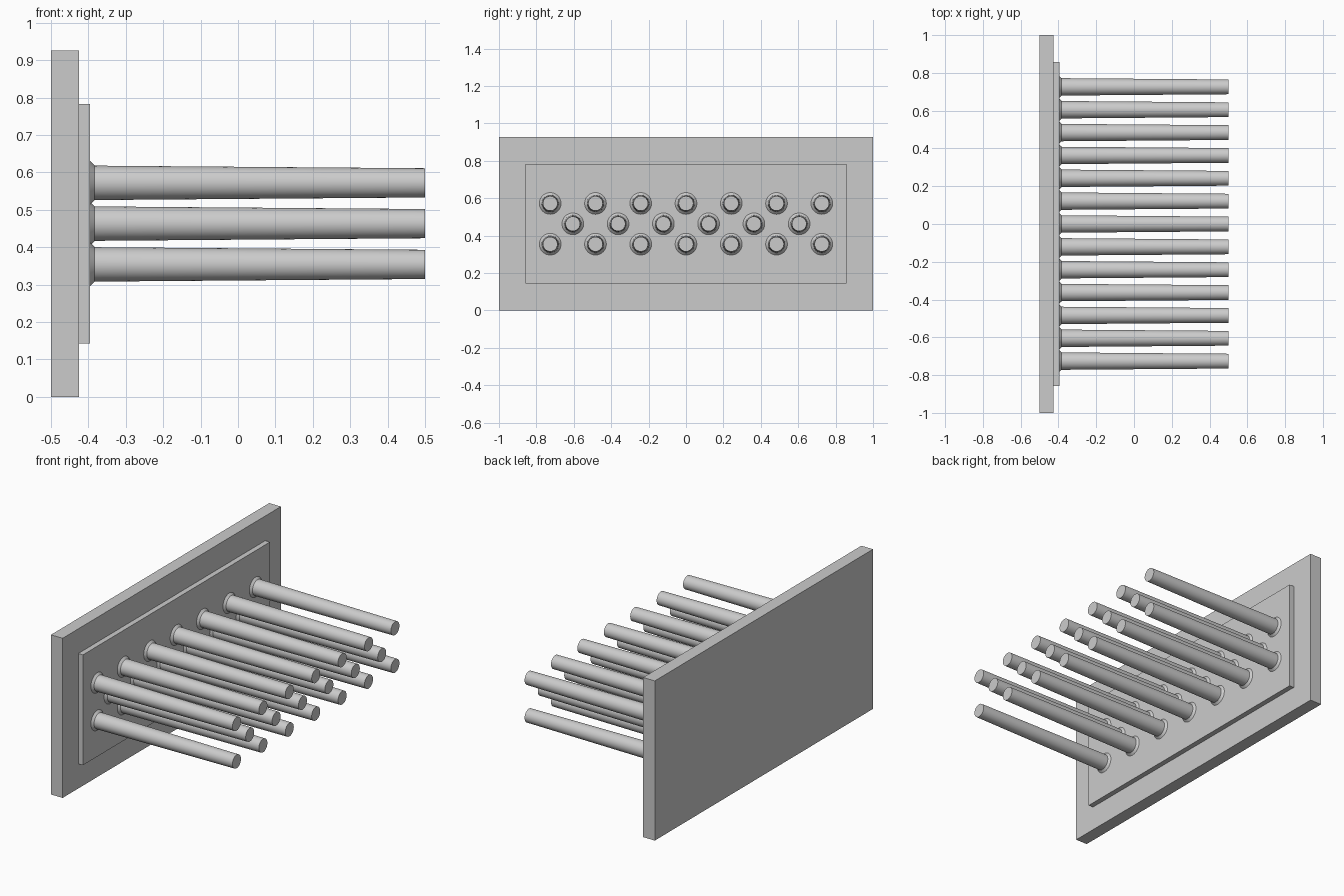
import bpy
import math

cube = bpy.data.objects.get("Cube")
if cube:
    bpy.data.objects.remove(cube, do_unlink=True)

GREY = (0.6, 0.6, 0.6, 1)
grey = bpy.data.materials.new("plain grey")
grey.use_nodes = True
grey.diffuse_color = GREY
grey.node_tree.nodes["Principled BSDF"].inputs["Base Color"].default_value = GREY

CENTRE_Z = 0.463


def plate(name, x0, x1, width, height):
    """Upright slab facing +x, centred on the model."""
    bpy.ops.mesh.primitive_cube_add(size=1, location=((x0 + x1) / 2, 0, CENTRE_Z))
    obj = bpy.context.object
    obj.name = name
    obj.scale = (x1 - x0, width, height)
    bpy.ops.object.transform_apply(location=False, rotation=False, scale=True)
    obj.data.materials.append(grey)


def taper(name, x0, x1, r0, r1, y, z):
    """Tapered round part pointing along +x."""
    bpy.ops.mesh.primitive_cone_add(
        vertices=48, radius1=r0, radius2=r1, depth=x1 - x0,
        location=((x0 + x1) / 2, y, z), rotation=(0, math.pi / 2, 0))
    obj = bpy.context.object
    obj.name = name
    obj.data.materials.append(grey)
    bpy.ops.object.shade_smooth_by_angle(angle=math.radians(30))


# Wall plate and raised panel
plate("back_plate", -0.5, -0.425, 2, 0.926)
plate("raised_panel", -0.425, -0.395, 1.714, 0.64)

# Staggered rows of pegs, each with a flared collar
PITCH = 0.242
for row, count in enumerate((7, 6, 7)):
    z = CENTRE_Z + (row - 1) * 0.109
    for i in range(count):
        y = (i - (count - 1) / 2) * PITCH
        taper("peg_collar", -0.395, -0.383, 0.058, 0.046, y, z)
        taper("peg", -0.384, 0.5, 0.046, 0.039, y, z)
